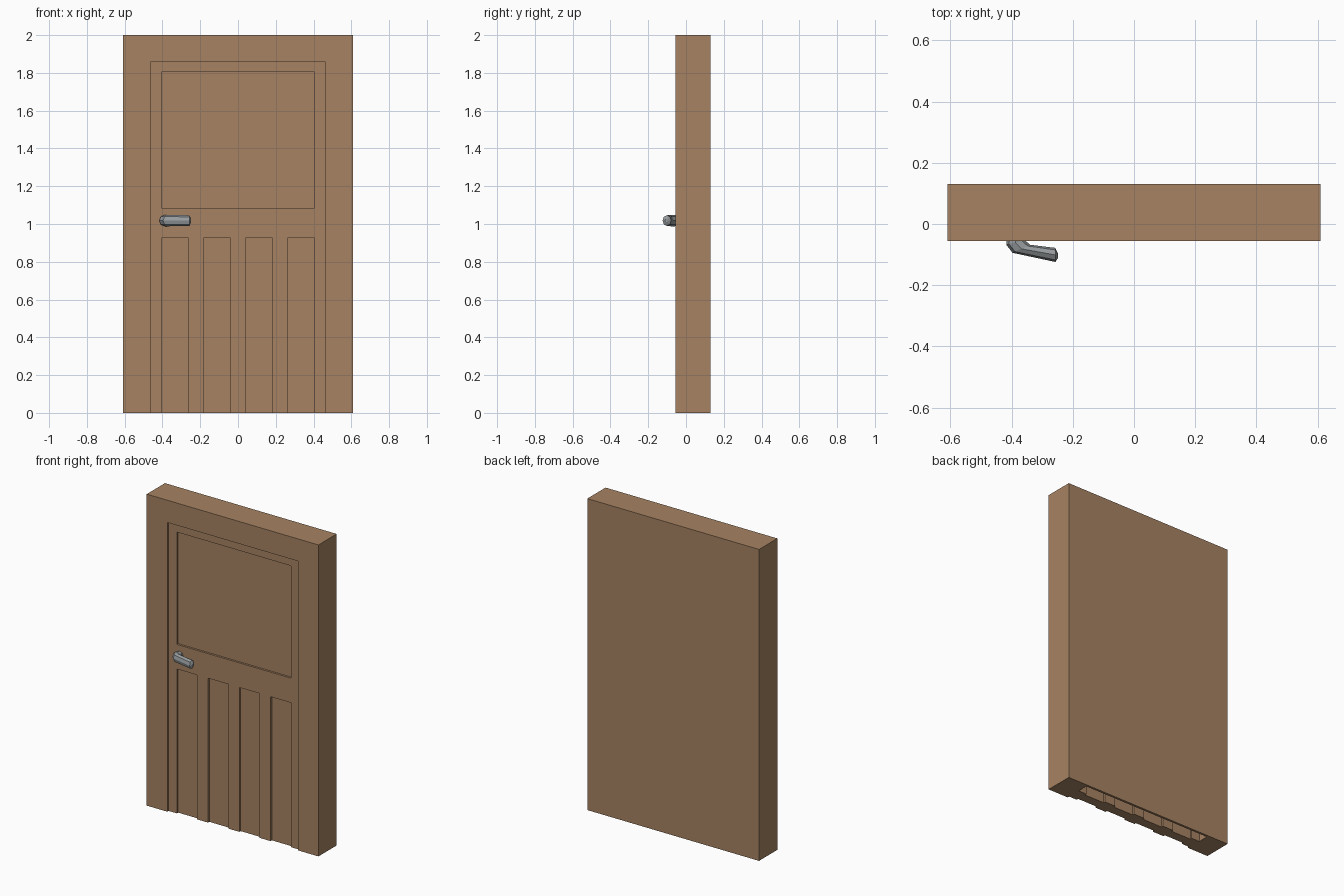
import bpy, bmesh, math
from mathutils import Vector

cube = bpy.data.objects.get("Cube")
if cube:
    bpy.data.objects.remove(cube, do_unlink=True)


def material(name, rgb):
    m = bpy.data.materials.new(name)
    m.use_nodes = True
    m.diffuse_color = (*rgb, 1)
    m.node_tree.nodes["Principled BSDF"].inputs["Base Color"].default_value = (*rgb, 1)
    return m


wood = material("brown wood", (0.38, 0.225, 0.122))
metal = material("grey metal", (0.31, 0.33, 0.34))


def make_object(name, bm, mat):
    bmesh.ops.recalc_face_normals(bm, faces=bm.faces)
    mesh = bpy.data.meshes.new(name)
    bm.to_mesh(mesh)
    bm.free()
    mesh.materials.append(mat)
    ob = bpy.data.objects.new(name, mesh)
    bpy.context.collection.objects.link(ob)
    return ob


def box(name, x, y, z):
    bm = bmesh.new()
    bmesh.ops.create_cube(bm, size=1)
    for v in bm.verts:
        v.co = [lo if c < 0 else hi for c, (lo, hi) in zip(v.co, (x, y, z))]
    return make_object(name, bm, wood)


def cut(ob, x, y, z):
    cutter = box("cutter", x, y, z)
    cutter.hide_render = True
    mod = ob.modifiers.new("cut", "BOOLEAN")
    mod.operation = "DIFFERENCE"
    mod.solver = "EXACT"
    mod.object = cutter
    bpy.context.view_layer.objects.active = ob
    bpy.ops.object.modifier_apply(modifier=mod.name)
    bpy.data.objects.remove(cutter, do_unlink=True)


# Frame: solid block hollowed from the front, open at the floor, closed at the back
W, H = 0.463, 1.857
frame = box("door_frame", (-0.61, 0.61), (-0.055, 0.13), (0, 2))
cut(frame, (-W, W), (-0.2, 0.115), (-0.1, H))

# Leaf: one wide upper panel and four lower panels sunk into both sides
FRONT, BACK, SINK = -0.042, 0.046, 0.013
leaf = box("door_leaf", (-W, W), (FRONT, BACK), (0, H))
panels = [((-0.405, 0.405), (1.085, 1.806))]
for centre in (-0.333, -0.111, 0.111, 0.333):
    panels.append(((centre - 0.072, centre + 0.072), (-0.1, 0.927)))
for x, z in panels:
    cut(leaf, x, (FRONT - 0.1, FRONT + SINK), z)
    cut(leaf, x, (BACK - SINK, BACK + 0.02), z)

# Lever handle: eight-sided bent bar, each ring spans an outer and an inner point
rings = [((-0.414, -0.04), (-0.358, -0.04), 0.029),
         ((-0.417, -0.068), (-0.358, -0.052), 0.030),
         ((-0.397, -0.094), (-0.339, -0.068), 0.030),
         ((-0.257, -0.124), (-0.257, -0.078), 0.028),
         ((-0.248, -0.111), (-0.248, -0.097), 0.009)]
SIDES = 8
bm = bmesh.new()
loops = []
for outer, inner, rz in rings:
    o, i = Vector((*outer, 1.018)), Vector((*inner, 1.018))
    mid, half = (o + i) / 2, (o - i) / 2
    angles = [math.tau * k / SIDES for k in range(SIDES)]
    loops.append([bm.verts.new(mid + half * math.cos(a) + Vector((0, 0, rz * math.sin(a))))
                  for a in angles])
for a, b in zip(loops, loops[1:]):
    for k in range(SIDES):
        n = (k + 1) % SIDES
        bm.faces.new((a[k], a[n], b[n], b[k]))
bm.faces.new(loops[0])
bm.faces.new(loops[-1])
make_object("lever_handle", bm, metal)
